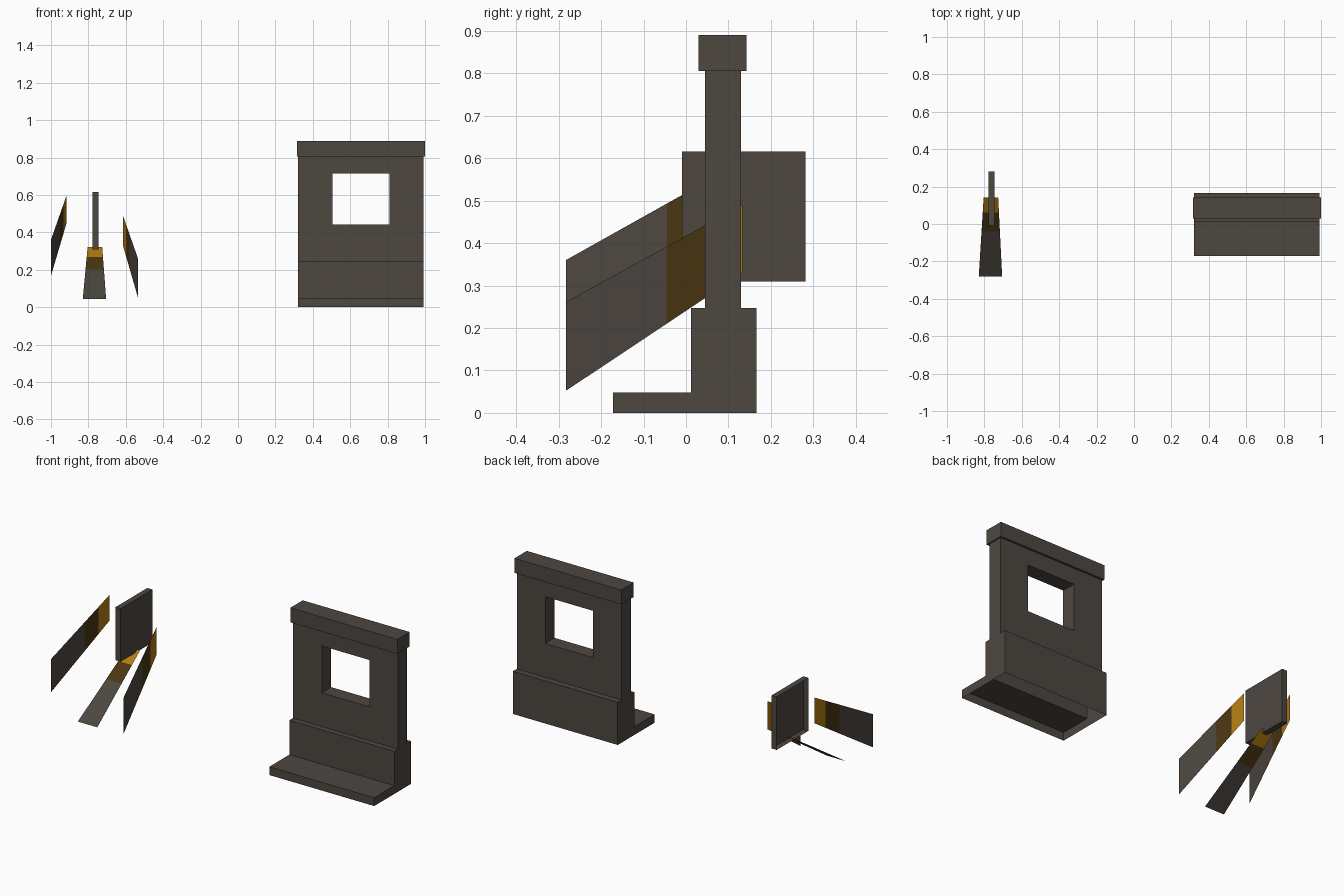
import bpy, bmesh
from mathutils import Vector

if "Cube" in bpy.data.objects:
    bpy.data.objects.remove(bpy.data.objects["Cube"])


def material(name, rgb):
    m = bpy.data.materials.new(name)
    m.diffuse_color = (*rgb, 1)
    m.use_nodes = True
    m.node_tree.nodes["Principled BSDF"].inputs["Base Color"].default_value = m.diffuse_color
    return m


STONE = material("dark grey", (0.074, 0.063, 0.051))
BROWN = material("dark brown", (0.068, 0.037, 0.006))
AMBER = material("amber", (0.45, 0.20, 0.006))


def finish(name, bm, mats):
    me = bpy.data.meshes.new(name)
    bm.to_mesh(me)
    bm.free()
    for m in mats:
        me.materials.append(m)
    ob = bpy.data.objects.new(name, me)
    bpy.context.collection.objects.link(ob)
    return ob


def box(name, lo, hi, open_left=False):
    bm = bmesh.new()
    bmesh.ops.create_cube(bm, size=1)
    for v in bm.verts:
        v.co = [lo[i] if v.co[i] < 0 else hi[i] for i in range(3)]
    if open_left:
        gone = [f for f in bm.faces if f.normal.x < -0.9]
        bmesh.ops.delete(bm, geom=gone, context='FACES')
    return finish(name, bm, [STONE])


# Wall with plinth and step: side profile (y, z) extruded along x
profile = [(-0.172, 0), (0.166, 0), (0.166, 0.247), (0.13, 0.247),
           (0.13, 0.82), (0.045, 0.82), (0.045, 0.247), (0.012, 0.247),
           (0.012, 0.048), (-0.172, 0.048)]
bm = bmesh.new()
face = bm.faces.new([bm.verts.new((0.321, y, z)) for y, z in profile])
ext = bmesh.ops.extrude_face_region(bm, geom=[face])
moved = [g for g in ext["geom"] if isinstance(g, bmesh.types.BMVert)]
bmesh.ops.translate(bm, verts=moved, vec=(0.672, 0, 0))
bmesh.ops.recalc_face_normals(bm, faces=bm.faces)
wall = finish("wall", bm, [STONE])

# Window opening
cutter = box("window_cutter", (0.506, -0.05, 0.443), (0.81, 0.2, 0.714))
cutter.hide_render = True
mod = wall.modifiers.new("window", 'BOOLEAN')
mod.object = cutter
mod.operation = 'DIFFERENCE'
mod.solver = 'EXACT'
bpy.context.view_layer.objects.active = wall
bpy.ops.object.modifier_apply(modifier="window")
bpy.data.objects.remove(cutter)

# Open underside of the plinth
bm = bmesh.new()
bm.from_mesh(wall.data)
bottom = [f for f in bm.faces if all(v.co.z < 0.001 for v in f.verts)]
bmesh.ops.delete(bm, geom=bottom, context='FACES')
bm.to_mesh(wall.data)
bm.free()

# Cap along the wall top
box("wall_cap", (0.315, 0.029, 0.806), (1.0, 0.142, 0.89))

# Upright panel, open on its left side
box("panel", (-0.778, -0.009, 0.309), (-0.745, 0.281, 0.616), open_left=True)


def blade(name, outer, inner):
    """Flat strip from outer edge to inner edge, coloured in three bands."""
    bm = bmesh.new()
    rows = [[bm.verts.new(Vector(a).lerp(Vector(b), t)) for a, b in zip(outer, inner)]
            for t in (0, 0.57, 0.81, 1)]
    for i in range(3):
        f = bm.faces.new((rows[i][0], rows[i][1], rows[i + 1][1], rows[i + 1][0]))
        f.material_index = i
    return finish(name, bm, [STONE, BROWN, AMBER])


# Three strips fanning out in front of the panel
blade("left_blade",
      [(-1.0, -0.283, 0.36), (-1.0, -0.283, 0.168)],
      [(-0.918, 0.135, 0.594), (-0.918, 0.135, 0.445)])
blade("right_blade",
      [(-0.535, -0.283, 0.052), (-0.535, -0.283, 0.261)],
      [(-0.615, 0.133, 0.329), (-0.615, 0.133, 0.49)])
blade("lower_blade",
      [(-0.83, -0.28, 0.043), (-0.705, -0.28, 0.043)],
      [(-0.804, 0.141, 0.322), (-0.726, 0.141, 0.322)])
